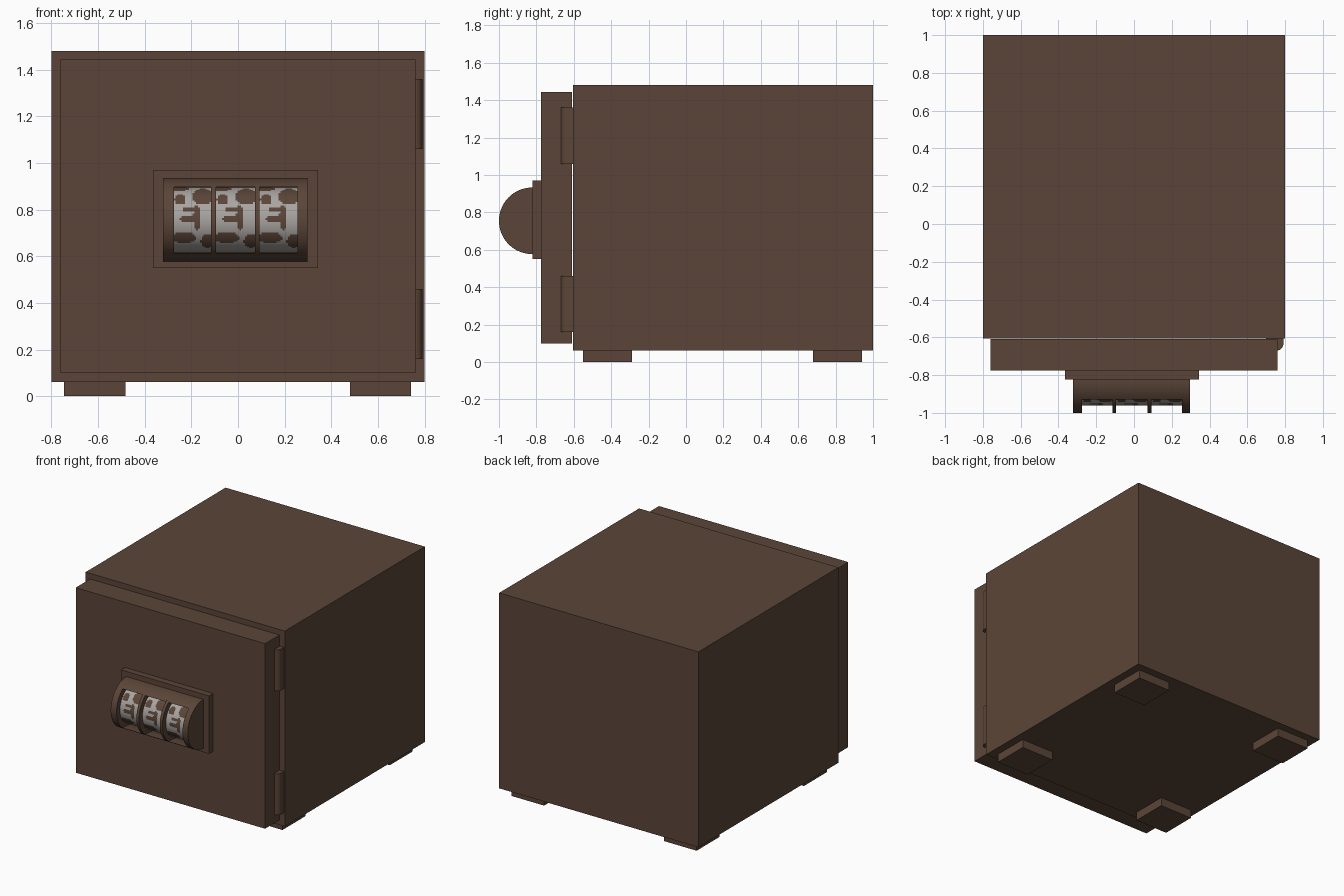
import bpy, bmesh, math

if "Cube" in bpy.data.objects:
    bpy.data.objects.remove(bpy.data.objects["Cube"])


def material(name, rgb):
    m = bpy.data.materials.new(name)
    m.diffuse_color = (*rgb, 1)
    m.use_nodes = True
    m.node_tree.nodes["Principled BSDF"].inputs["Base Color"].default_value = m.diffuse_color
    return m


BROWN = material("dark brown", (0.105, 0.060, 0.040))
PALE = material("pale grey", (0.40, 0.375, 0.36))


def finish(name, bm, mats=(BROWN,), smooth=False):
    bmesh.ops.recalc_face_normals(bm, faces=bm.faces)
    me = bpy.data.meshes.new(name)
    bm.to_mesh(me)
    bm.free()
    for m in mats:
        me.materials.append(m)
    ob = bpy.data.objects.new(name, me)
    bpy.context.collection.objects.link(ob)
    if smooth:
        bpy.ops.object.select_all(action='DESELECT')
        ob.select_set(True)
        bpy.context.view_layer.objects.active = ob
        bpy.ops.object.shade_smooth_by_angle(angle=math.radians(35))
    return ob


def add_prism(bm, profile, axis, a, b):
    """Extrude a closed 2D profile along x (profile = y,z) or z (profile = x,y)."""
    def pt(p, t):
        return (t, *p) if axis == 'x' else (*p, t)
    lo = [bm.verts.new(pt(p, a)) for p in profile]
    hi = [bm.verts.new(pt(p, b)) for p in profile]
    bm.faces.new(lo)
    bm.faces.new(hi[::-1])
    n = len(profile)
    for i in range(n):
        j = (i + 1) % n
        bm.faces.new((lo[i], hi[i], hi[j], lo[j]))


def box(name, x0, x1, y0, y1, z0, z1):
    bm = bmesh.new()
    add_prism(bm, [(x0, y0), (x1, y0), (x1, y1), (x0, y1)], 'z', z0, z1)
    return finish(name, bm)


# Safe body, door and lock plate
box("safe_body", -0.8, 0.8, -0.605, 1.0, 0.062, 1.48)
box("door", -0.76, 0.76, -0.775, -0.61, 0.10, 1.443)
box("lock_plate", -0.365, 0.343, -0.822, -0.77, 0.55, 0.97)

# Feet
for x in (-0.745, 0.48):
    for y in (-0.55, 0.68):
        box("foot", x, x + 0.262, y, y + 0.262, 0, 0.065)

# Hinges: rounded barrels joined to the body
for z in (0.16, 1.06):
    bm = bmesh.new()
    arc = [(0.755 + 0.036 * math.cos(math.radians(t)),
            -0.634 + 0.036 * math.sin(math.radians(t))) for t in range(-90, 1, 10)]
    add_prism(bm, arc + [(0.791, -0.6), (0.70, -0.6), (0.70, -0.67)], 'z', z, z + 0.3)
    finish("hinge", bm, smooth=True)

# Dial housing: half-disc ribs with arched shells above and below the windows
CY, CZ, R, RI, H = -0.822, 0.755, 0.178, 0.15, 0.142


def arc_points(r, a, b, n):
    return [(CY - r * math.cos(a + (b - a) * i / n),
             CZ + r * math.sin(a + (b - a) * i / n)) for i in range(n + 1)]


ribs = [(-0.322, -0.275), (-0.115, -0.094), (0.072, 0.093), (0.255, 0.297)]
bm = bmesh.new()
for x0, x1 in ribs:
    add_prism(bm, arc_points(R, -math.pi / 2, math.pi / 2, 36), 'x', x0, x1)
outer, inner = math.asin(H / R), math.asin(H / RI)
for (_, x0), (x1, _) in zip(ribs, ribs[1:]):
    for s in (1, -1):
        shell = (arc_points(R, s * outer, s * math.pi / 2, 10)
                 + arc_points(RI, s * math.pi / 2, s * inner, 6))
        add_prism(bm, shell, 'x', x0, x1)
finish("dial_housing", bm, smooth=True)

# Number wheels: pale drums with brown worn patches
# patches as (u centre, height offset, u radius, height radius)
patches = [(0.17, 0.088, 0.15, 0.022), (0.78, 0.10, 0.30, 0.034),
           (0.45, 0.045, 0.24, 0.010), (0.62, 0.01, 0.10, 0.055),
           (0.35, 0.005, 0.20, 0.014), (0.28, -0.075, 0.32, 0.024),
           (0.90, -0.09, 0.18, 0.030), (0.1, 0.133, 0.3, 0.008)]
RD, NU, NA = 0.139, 20, 48
for (_, x0), (x1, _) in zip(ribs, ribs[1:]):
    bm = bmesh.new()
    rows = [[bm.verts.new((x0 + (x1 - x0) * i / NU, y, z)) for i in range(NU + 1)]
            for y, z in arc_points(RD, -math.pi / 2, math.pi / 2, NA)]
    for r0, r1 in zip(rows, rows[1:]):
        for i in range(NU):
            f = bm.faces.new((r0[i], r0[i + 1], r1[i + 1], r1[i]))
            c = f.calc_center_median()
            u, v = (c.x - x0) / (x1 - x0), c.z - CZ
            worn = any(((u - a) / ru) ** 2 + ((v - b) / rv) ** 2 < 1
                       for a, b, ru, rv in patches)
            f.material_index = 0 if worn else 1
    bm.faces.new([r[0] for r in rows])
    bm.faces.new([r[-1] for r in rows][::-1])
    bm.faces.new(rows[0] + rows[-1][::-1])
    finish("number_wheel", bm, (BROWN, PALE), smooth=True)
